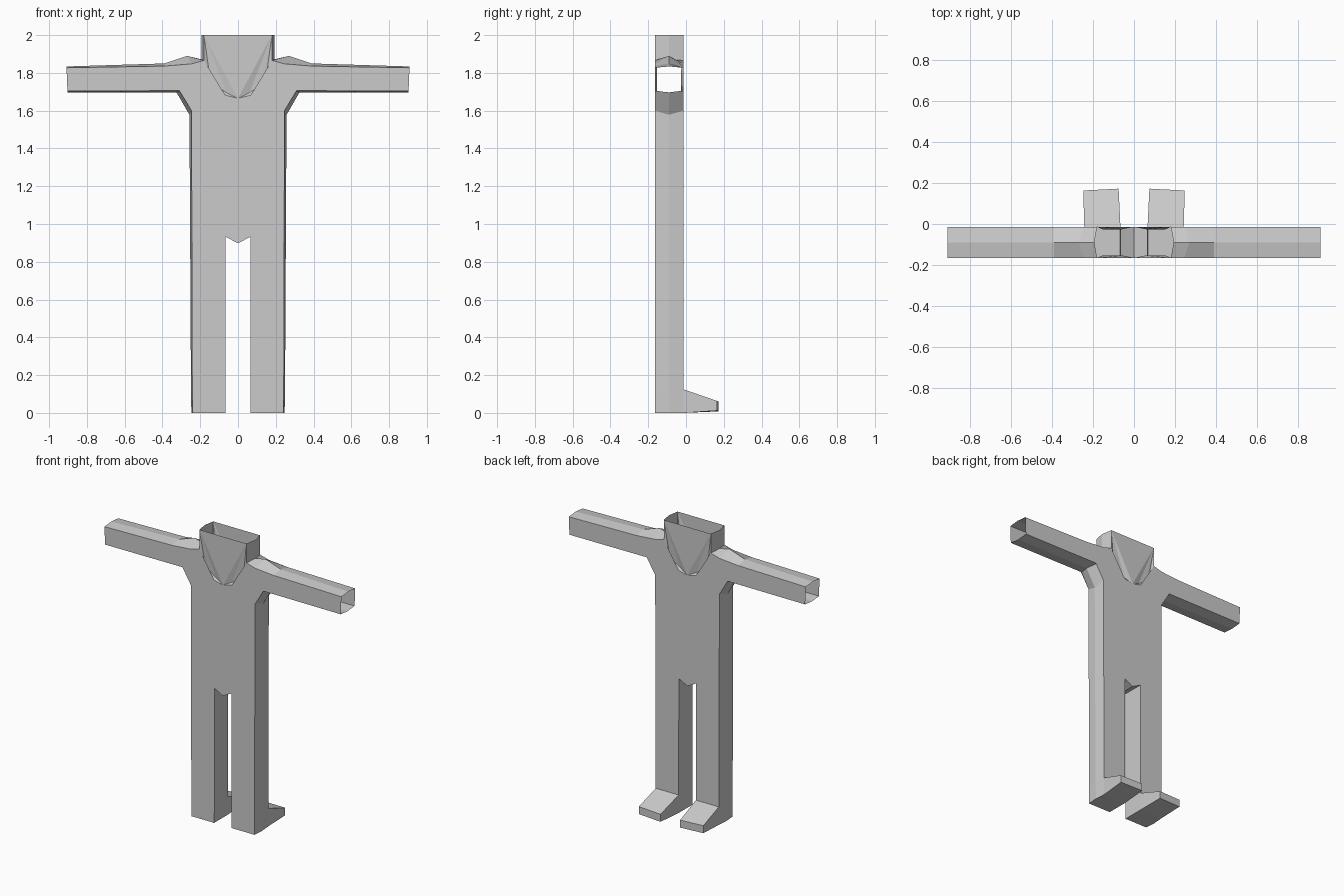
import bpy, bmesh

if "Cube" in bpy.data.objects:
    bpy.data.objects.remove(bpy.data.objects["Cube"])

FRONT, MID, BACK = -0.165, -0.09, -0.014

# Half outline: (x, z) on the front/back faces, then (x, z) on the bulging middle ridge
OUTLINE = [
    ((0.180, 2.000), (0.193, 2.000)),   # 0 neck top
    ((0.180, 1.866), (0.193, 1.872)),   # 1 neck base
    ((0.245, 1.848), (0.270, 1.890)),   # 2 shoulder
    ((0.390, 1.836), (0.390, 1.850)),   # 3 upper arm
    ((0.908, 1.827), (0.908, 1.834)),   # 4 wrist top
    ((0.903, 1.704), (0.903, 1.697)),   # 5 wrist bottom
    ((0.303, 1.706), (0.325, 1.696)),   # 6 armpit
    ((0.246, 1.600), (0.257, 1.578)),   # 7 side of chest
    ((0.242, 0.125), (0.249, 0.125)),   # 8 ankle outside
    ((0.241, 0.000), (0.247, 0.000)),   # 9 heel outside
    ((0.067, 0.000), (0.067, 0.000)),   # 10 heel inside
    ((0.066, 0.125), (0.066, 0.125)),   # 11 ankle inside
    ((0.065, 0.932), (0.065, 0.932)),   # 12 inner thigh
    ((0.000, 0.898), (0.000, 0.898)),   # 13 crotch
]
OPEN_EDGES = {0 + 100, 4}               # the wrist has no cap; the neck is open too

bm = bmesh.new()


def layer(y, column):
    return [bm.verts.new((p[column][0], y, p[column][1])) for p in OUTLINE]


front, mid, back = layer(FRONT, 0), layer(MID, 1), layer(BACK, 0)

# Side walls between the three layers
for a, b in ((front, mid), (mid, back)):
    for i in range(len(OUTLINE) - 1):
        if i not in OPEN_EDGES:
            bm.faces.new((a[i], a[i + 1], b[i + 1], b[i]))


def panel(ring, y, inward, leg):
    """Chest-and-leg face with the neck panel sunk behind a V-shaped crease."""
    top = bm.verts.new((0, y, 2.0))
    tip = bm.verts.new((0, y, 1.665))
    high = [bm.verts.new((x, y + inward, z))
            for x, z in ((0.152, 1.80), (0.125, 1.738), (0.06, 1.695))]
    low = [bm.verts.new((x, y, z))
           for x, z in ((0.162, 1.79), (0.137, 1.725), (0.068, 1.682))]
    upper = [ring[1]] + high + [tip]
    lower = [ring[1]] + low + [tip]
    bm.faces.new([top, ring[0]] + upper)
    for i in range(4):
        quad = [upper[i], upper[i + 1], lower[i + 1], lower[i]]
        bm.faces.new(list(dict.fromkeys(quad)))
    bm.faces.new([ring[i] for i in leg] + lower[:0:-1])


panel(front, FRONT, 0.012, range(1, 14))
panel(back, BACK, -0.012, [1, 2, 3, 4, 5, 6, 7, 8, 11, 12, 13])

# Foot extruded from the back of the ankle
base = [back[8], back[9], back[10], back[11]]
toe = [bm.verts.new(c) for c in ((0.247, 0.163, 0.064), (0.247, 0.163, 0.012),
                                 (0.075, 0.172, 0.008), (0.075, 0.172, 0.060))]
for i in range(4):
    j = (i + 1) % 4
    bm.faces.new((base[i], base[j], toe[j], toe[i]))
bm.faces.new(toe)

# Mirror to the other half
bmesh.ops.triangulate(bm, faces=[f for f in bm.faces if len(f.verts) > 4])
bmesh.ops.mirror(bm, geom=bm.verts[:] + bm.edges[:] + bm.faces[:],
                 axis='X', merge_dist=0.0005)
bmesh.ops.remove_doubles(bm, verts=bm.verts[:], dist=0.0005)
bmesh.ops.recalc_face_normals(bm, faces=bm.faces[:])

mesh = bpy.data.meshes.new("body_suit")
bm.to_mesh(mesh)
bm.free()
bpy.context.collection.objects.link(bpy.data.objects.new("body_suit", mesh))
